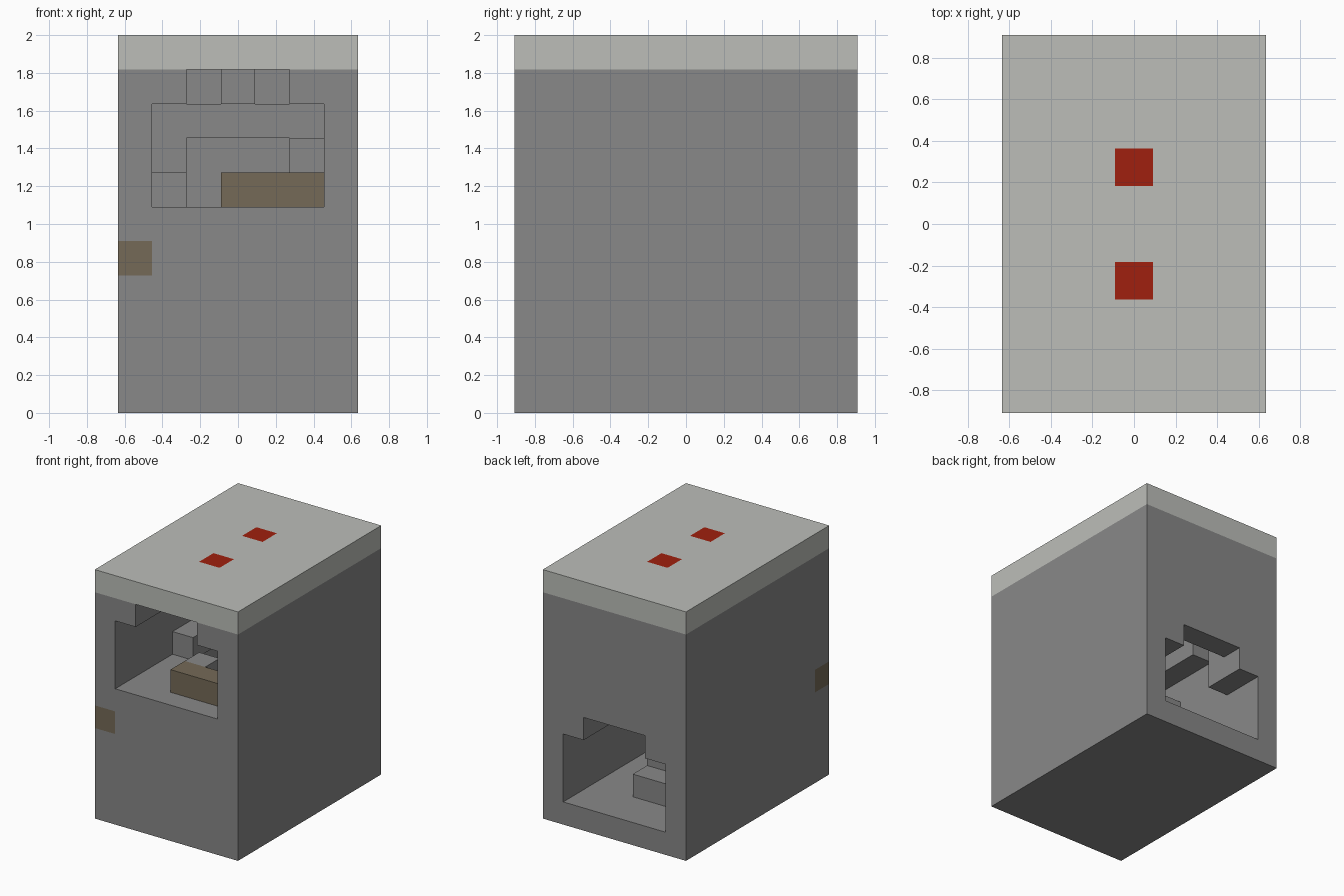
import bpy, bmesh
from mathutils import Vector

U = 2 / 11  # one building block

if "Cube" in bpy.data.objects:
    bpy.data.objects.remove(bpy.data.objects["Cube"])


def material(name, rgb):
    m = bpy.data.materials.new(name)
    m.use_nodes = True
    m.diffuse_color = (*rgb, 1)
    m.node_tree.nodes["Principled BSDF"].inputs["Base Color"].default_value = (*rgb, 1)
    return m


stone = material("grey_stone", (0.246, 0.246, 0.246))
plaster = material("pale_roof", (0.503, 0.515, 0.485))
wood = material("brown_wood", (0.178, 0.144, 0.095))
red = material("red_lamp", (0.352, 0.0144, 0.0044))


def point(x, y, z):
    """Block grid position to world position."""
    return Vector(((x - 3.5) * U, (y - 5) * U, z * U))


def block(name, xs, ys, zs, mat=stone):
    """Box spanning the given block ranges."""
    lo, hi = point(xs[0], ys[0], zs[0]), point(xs[1], ys[1], zs[1])
    bm = bmesh.new()
    bmesh.ops.create_cube(bm, size=1)
    bmesh.ops.scale(bm, vec=hi - lo, verts=bm.verts)
    bmesh.ops.translate(bm, vec=(lo + hi) / 2, verts=bm.verts)
    mesh = bpy.data.meshes.new(name)
    bm.to_mesh(mesh)
    bm.free()
    mesh.materials.append(mat)
    obj = bpy.data.objects.new(name, mesh)
    bpy.context.collection.objects.link(obj)
    return obj


# Outer shell
block("ground_floor", (0, 7), (0, 10), (0, 1))
block("left_wall", (6, 7), (0, 10), (1, 10))
block("right_wall_lower", (0, 1), (0, 10), (1, 4))
block("right_wall_middle", (0, 1), (1, 10), (4, 5))
block("right_wall_upper", (0, 1), (0, 10), (5, 10))
block("corner_block", (0, 1), (0, 1), (4, 5), wood)
block("upper_floor", (1, 6), (0, 4), (1, 6))
block("back_wall", (1, 6), (9, 10), (5, 10))
block("back_lintel", (1, 6), (8, 9), (8, 9))

# Arch corners and side pieces, one on each side
for side, xs in (("right", (1, 2)), ("left", (5, 6))):
    block(side + "_upper_arch_corner", xs, (0, 9), (9, 10))
    block(side + "_lower_arch_corner", xs, (8, 10), (4, 5))
    block(side + "_back_pillar", xs, (8, 9), (5, 9))

# Staircase rising from the back door to the upper floor
for i in range(4):
    block(f"stair_step_{i + 1}", (1, 4), (7 - i, 8 - i), (1, 2 + i))

# Furnishings of the upper room
block("right_ledge", (1, 2), (4, 7), (6, 7))
block("left_ledge", (5, 6), (4, 7), (6, 8))
block("counter_front", (3, 6), (1, 2), (6, 7), wood)
block("counter_side", (3, 4), (2, 3), (6, 7))
for y in (3, 6):
    block(f"ceiling_lamp_{y}", (3, 4), (y, y + 1), (9, 10))

# Roof slab with two red lamp tops cut into its upper face
roof = block("roof", (0, 7), (0, 10), (10, 11), plaster)
roof.data.materials.append(red)
bm = bmesh.new()
bm.from_mesh(roof.data)
cuts = [((x, 0, 0), (1, 0, 0)) for x in (3, 4)]
cuts += [((0, y, 0), (0, 1, 0)) for y in (3, 4, 6, 7)]
for co, normal in cuts:
    bmesh.ops.bisect_plane(bm, geom=bm.verts[:] + bm.edges[:] + bm.faces[:],
                           plane_co=point(*co), plane_no=normal)
bm.normal_update()
for f in bm.faces:
    c = f.calc_center_median()
    if f.normal.z > 0.5 and abs(c.x) < U / 2 and U < abs(c.y) < 2 * U:
        f.material_index = 1
bm.to_mesh(roof.data)
bm.free()
